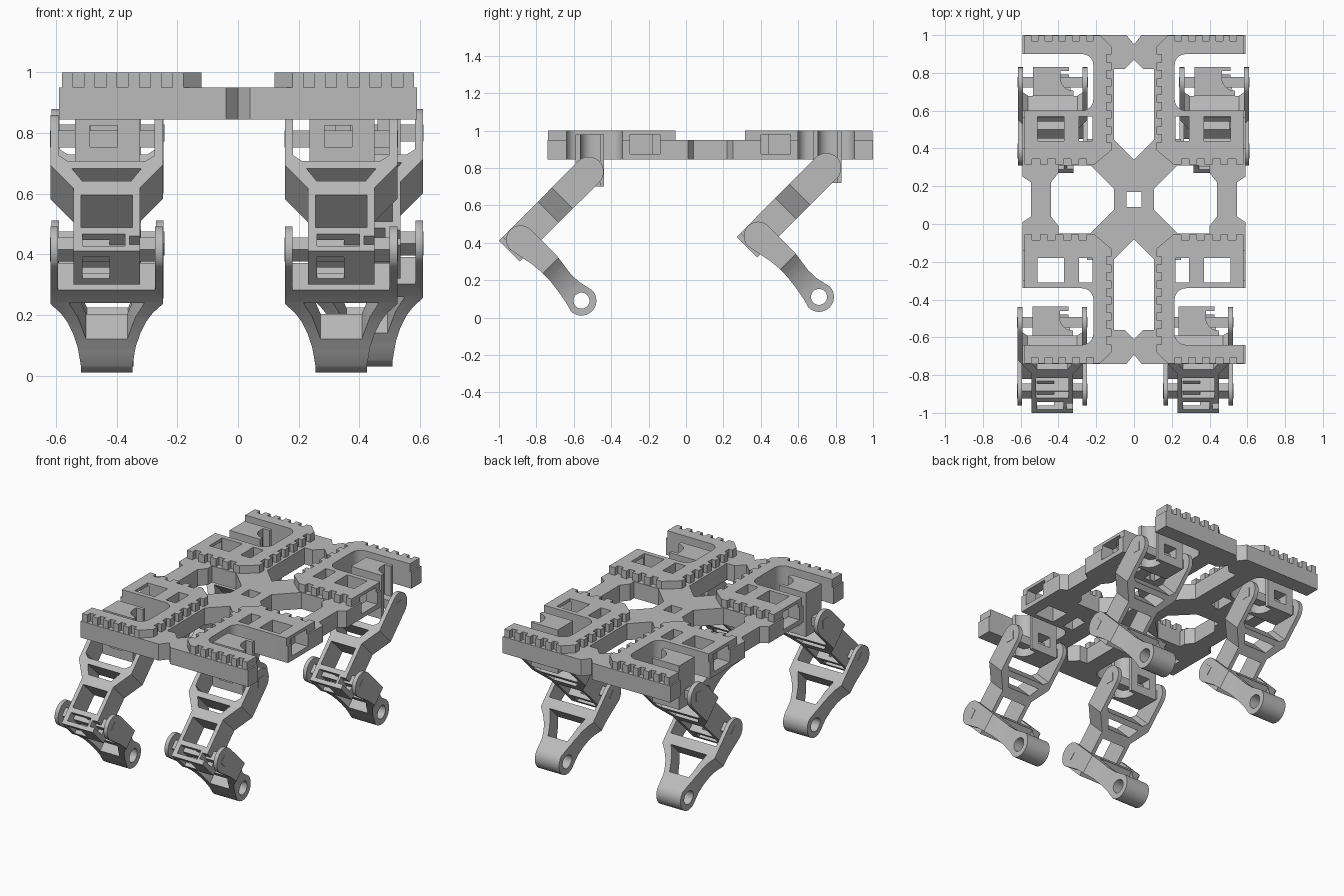
import bpy, bmesh
from math import sin, cos, pi
from mathutils import Matrix, Vector

cube = bpy.data.objects.get("Cube")
if cube:
    bpy.data.objects.remove(cube, do_unlink=True)

grey = bpy.data.materials.new("plain grey")
grey.use_nodes = True
grey.diffuse_color = (0.5, 0.5, 0.5, 1)
for node in grey.node_tree.nodes:
    if node.type == 'BSDF_PRINCIPLED':
        node.inputs["Base Color"].default_value = grey.diffuse_color
        node.inputs["Roughness"].default_value = 0.7

MID = 0.13      # middle of the body along y
parts = []


def add(name, mesh):
    ob = bpy.data.objects.new(name, mesh)
    bpy.context.scene.collection.objects.link(ob)
    parts.append(ob)
    return ob


def plate(name, loops, low, high, turn=Matrix()):
    """Outline with optional holes, extruded from low to high."""
    bm = bmesh.new()
    edges = []
    for loop in loops:
        vs = [bm.verts.new((p[0], p[1], low)) for p in loop]
        edges += [bm.edges.new((a, b)) for a, b in zip(vs, vs[1:] + vs[:1])]
    bmesh.ops.triangle_fill(bm, use_beauty=True, edges=edges, normal=(0, 0, 1))
    out = bmesh.ops.extrude_face_region(bm, geom=bm.faces[:])["geom"]
    moved = [g for g in out if isinstance(g, bmesh.types.BMVert)]
    bmesh.ops.translate(bm, verts=moved, vec=(0, 0, high - low))
    bmesh.ops.transform(bm, matrix=turn, verts=bm.verts[:])
    bmesh.ops.recalc_face_normals(bm, faces=bm.faces[:])
    mesh = bpy.data.meshes.new(name)
    bm.to_mesh(mesh)
    bm.free()
    mesh.materials.append(grey)
    return add(name, mesh)


def combine(ob, tool, operation='DIFFERENCE'):
    """Apply a boolean and drop the tool."""
    mod = ob.modifiers.new("cut", 'BOOLEAN')
    mod.operation, mod.object, mod.solver = operation, tool, 'EXACT'
    bpy.context.view_layer.update()
    dg = bpy.context.evaluated_depsgraph_get()
    mesh = bpy.data.meshes.new_from_object(ob.evaluated_get(dg))
    ob.modifiers.clear()
    ob.data = mesh
    parts.remove(tool)
    bpy.data.objects.remove(tool, do_unlink=True)


def rect(x0, x1, y0, y1):
    return [(x0, y0), (x1, y0), (x1, y1), (x0, y1)]


def arc(cx, cy, r, start, end, n=16):
    return [(cx + r * cos(start + (end - start) * i / n),
             cy + r * sin(start + (end - start) * i / n)) for i in range(n + 1)]


def mirror(points):
    """Close a right-hand outline with its left-hand copy."""
    return points + [(-x, y) for x, y in reversed(points) if abs(x) > 1e-6]


def toothed(p, q, n, depth):
    """Straight edge from p to q with n notches to its left."""
    p, q = Vector(p), Vector(q)
    d = (q - p).normalized()
    inward = Vector((-d.y, d.x)) * depth
    pts = []
    for i in range(2 * n + 1):
        a, b = (p.lerp(q, k / (2 * n + 1)) for k in (i, i + 1))
        shift = inward if i % 2 else Vector((0, 0))
        pts += [tuple(a + shift), tuple(b + shift)]
    return pts


# Body: a crossed hub, side links and end bridges in the lower layer
BOTTOM, DECK, TOP = 0.845, 0.95, 1.0
shift = Matrix.Translation((0, MID, 0))
quarter = [(0.105, 0.055), (0.25, 0.2), (0.25, 0.32), (0.11, 0.32)]
right = [(x, -y) for x, y in reversed(quarter)] + quarter
star = [(0, -0.21)] + right + [(0, 0.21)]
plate("hub", [mirror(star), rect(-0.04, 0.04, -0.04, 0.04)], BOTTOM, DECK, shift)

link = [(0.59, 0.19), (0.59, 0.12), (0.545, 0.09), (0.545, -0.09), (0.59, -0.12), (0.59, -0.19),
        (0.4, -0.19), (0.4, -0.14), (0.44, -0.09), (0.44, 0.09), (0.4, 0.14), (0.4, 0.19)]
bridge = mirror([(0, 0.74), (0.05, 0.69), (0.12, 0.69), (0.12, 0.87), (0.04, 0.87), (0, 0.82)])


def bay(inset):
    """Inside edge of the bracket, around the leg bay."""
    x = 0.59 - inset
    return ([(x, 0.47), (0.275, 0.47)] + arc(0.275, 0.53, 0.06, -pi / 2, -pi, 5)[1:]
            + arc(0.275, 0.71, 0.06, pi, pi / 2, 5) + [(x, 0.77)])


holes = [rect(0.22, 0.29, 0.31, 0.44), rect(0.37, 0.51, 0.31, 0.44)]
base = [(0.19, 0.18), (0.59, 0.18)] + bay(0) + [(0.59, 0.87), (0.105, 0.87), (0.105, 0.25)]
rim = (toothed((0.21, 0.185), (0.58, 0.185), 4, 0.03) + bay(0.01)
       + toothed((0.58, 0.868), (0.18, 0.868), 5, 0.03)
       + toothed((0.12, 0.81), (0.12, 0.26), 6, 0.025))

for sx, side in ((-1, "right"), (1, "left")):
    plate(side + "_link", [[(x * sx, y) for x, y in link]], BOTTOM, DECK, shift)
    for sy, end in ((-1, "front"), (1, "back")):
        flip = shift @ Matrix.Diagonal((sx, sy, 1, 1))
        for layer, outline, low, high in (("base", base, BOTTOM, DECK), ("toothed_rim", rim, DECK, TOP)):
            ob = plate(f"{end}_{side}_{layer}", [outline] + holes, low, high, flip)
            # Window in the outer wall
            window = plate("window_cutter", [rect(0.5, 0.62, 0.27, 0.43)], 0.875, 0.98, flip)
            combine(ob, window)
for sy, end in ((-1, "front"), (1, "back")):
    plate(end + "_bridge", [bridge], BOTTOM, DECK, shift @ Matrix.Diagonal((1, sy, 1, 1)))

# Leg parts are drawn flat: x across, y along the link, z through it
SIDE = Matrix(((0, 0, 1, 0), (1, 0, 0, 0), (0, 1, 0, 0), (0, 0, 0, 1)))
S = 0.5 ** 0.5
THIGH, SHIN = 0.515, 0.46
HIP = Vector((0, -0.52, 0.78))
KNEE = HIP + Vector((0, -S, -S)) * THIGH


def frame(origin, along):
    u = Vector(along)
    t = Vector((1, 0, 0)).cross(u)
    m = Matrix((Vector((1, 0, 0)), u, t)).transposed().to_4x4()
    return Matrix.Translation(origin) @ m


# Upper leg: fork around the hip, taper and hollow knee housing
fork = mirror([(0.185, -0.1), (0.185, 0.2), (0.11, 0.306), (0.11, 0.6)])
gap = mirror([(0.158, -0.1), (0.158, 0.155), (0.13, 0.18)])
outline = fork[:4] + fork[4:] + list(reversed(gap[3:])) + list(reversed(gap[:3]))
windows = [mirror([(0.115, 0.215), (0.08, 0.275)]), rect(-0.085, 0.085, 0.34, 0.49),
           rect(-0.08, 0.06, 0.52, 0.575)]
upper = plate("upper_leg", [outline] + windows, -0.12, 0.12)
profile = arc(0, 0, 0.08, pi / 2, 3 * pi / 2) + [(0.6, -0.078), (0.6, 0.078)]
combine(upper, plate("profile_tool", [profile], -0.3, 0.3, SIDE), 'INTERSECT')
combine(upper, plate("end_cutter", [rect(-0.08, 0.01, 0.45, 0.65)], -0.05, 0.05))
combine(upper, plate("notch_cutter", [rect(0.075, 0.12, 0.53, 0.57)], -0.1, 0.02))

# Lower leg: fork around the knee, curved taper and a round foot
sides = [(0.185, -0.1), (0.185, 0.21), (0.153, 0.25), (0.13, 0.29), (0.11, 0.34),
         (0.096, 0.39), (0.085, 0.46), (0.085, 0.55)]
gap = [(0.16, -0.1), (0.16, 0.14)]
outline = mirror(sides) + [(-x, y) for x, y in gap] + list(reversed(gap))
window = mirror([(0.125, 0.205), (0.095, 0.27), (0.068, 0.36)])
lower = plate("lower_leg", [outline, window], -0.12, 0.12)
profile = (arc(0, 0, 0.077, pi / 2, 3 * pi / 2)
           + [(0.06, -0.065), (0.13, -0.05), (0.2, -0.043), (0.27, -0.044), (0.34, -0.053), (0.41, -0.066)]
           + arc(SHIN, 0, 0.08, -pi / 2, pi / 2)
           + [(0.38, 0.062), (0.32, 0.06), (0.26, 0.068), (0.2, 0.077)])
foot_hole = arc(SHIN, 0, 0.043, 0, 2 * pi, 20)[:-1]
combine(lower, plate("profile_tool", [profile, foot_hole], -0.3, 0.3, SIDE), 'INTERSECT')

# Pivot pin, shared by hip and knee
pin = plate("knee_pin", [rect(-0.028, 0.028, -0.028, 0.028)], -0.187, 0.187, SIDE)

# Hip housing under the bracket, with a curved side notch and a front window
shell = ([(-0.105, -0.077), (0.11, -0.077), (0.11, -0.05)]
         + arc(0.11, 0.02, 0.07, -pi / 2, -pi, 6)[1:] + [(0.04, 0.055), (0.085, 0.055), (0.085, 0.077), (-0.105, 0.077)])
hip = plate("hip_housing", [shell], 0.70, 0.98, Matrix.Translation((0, -0.515, 0)))
combine(hip, plate("window_cutter", [rect(-0.055, 0.035, -0.7, -0.3)], 0.755, 0.825))

# Place the four identical legs
down, forward = (0, S, -S), (0, -S, -S)
leg_parts = [(upper, frame(HIP, forward)), (lower, frame(KNEE, down)), (hip, Matrix()),
             (pin, frame(KNEE, forward))]
hip_pin = add("hip_pin", pin.data)
leg_parts.append((hip_pin, frame(HIP, (0, 0, -1))))
legs = [("front_right", (-0.433, 0, 0)), ("front_left", (0.34, 0, 0)),
        ("back_right", (-0.43, 1.27, 0.02)), ("back_left", (0.425, 1.27, 0.02))]
for i, (label, offset) in enumerate(legs):
    for ob, place in leg_parts:
        kind = ob.name.split(":")[0] if i else ob.name
        copy = ob if i == len(legs) - 1 else add(f"{label}_{kind}", ob.data)
        copy.matrix_world = Matrix.Translation(offset) @ place
        if copy is ob:
            copy.name = f"{label}_{kind}"

# Smooth the curves and keep the edges crisp
bpy.context.view_layer.update()
for ob in bpy.context.view_layer.objects:
    ob.select_set(ob in parts)
bpy.context.view_layer.objects.active = parts[0]
bpy.ops.object.shade_smooth_by_angle(angle=0.5)
